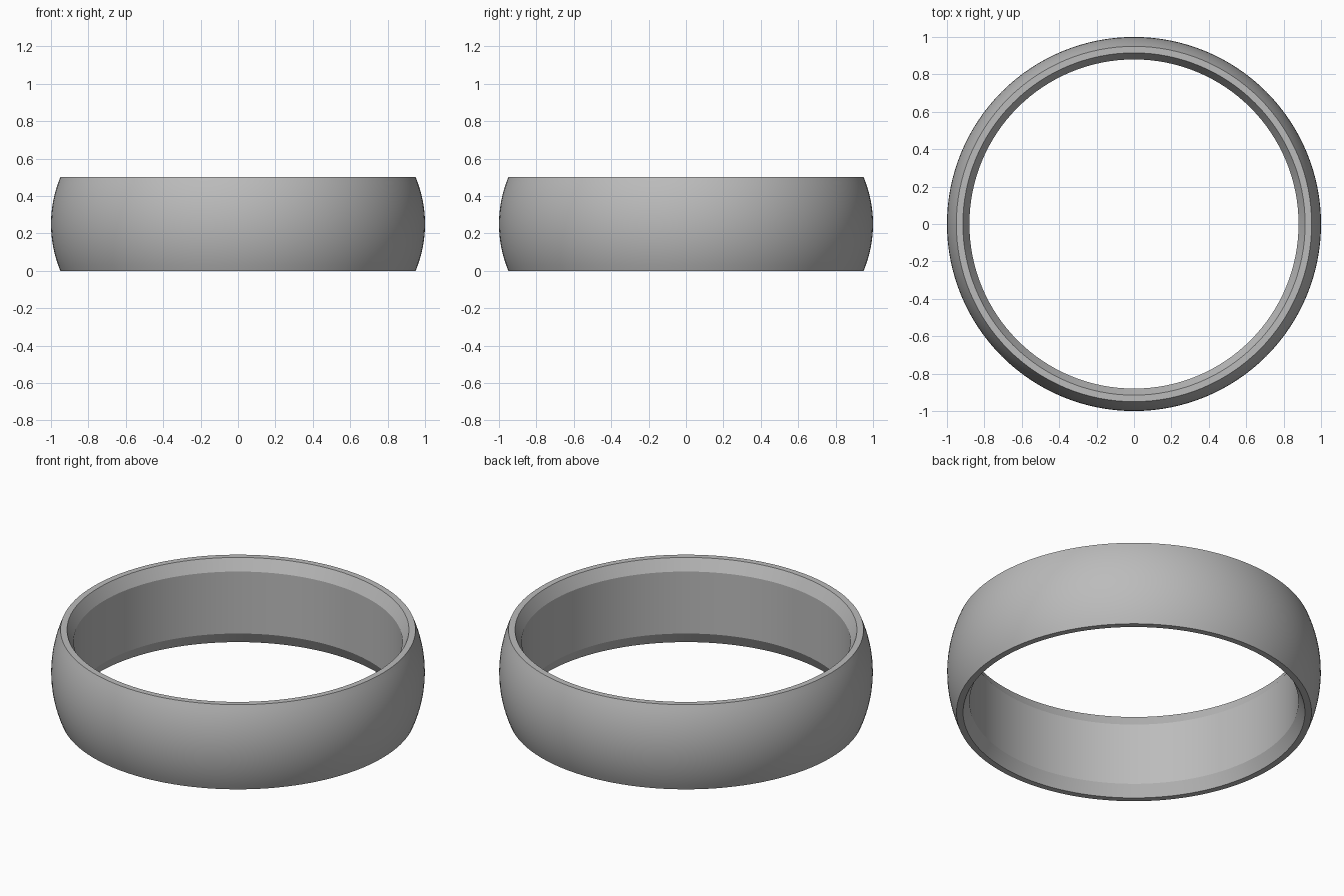
import bpy
import bmesh
import math

cube = bpy.data.objects.get("Cube")
if cube:
    bpy.data.objects.remove(cube, do_unlink=True)

# Ring proportions
SEGMENTS = 128
HEIGHT = 0.5
OUTER, EDGE = 1.0, 0.95
RIM_INNER, BORE = 0.915, 0.88
CHAMFER = 0.067
ARC_STEPS = 16

# Brushed grey metal
metal = bpy.data.materials.new("grey metal")
metal.use_nodes = True
grey = (0.5, 0.5, 0.5, 1)
metal.diffuse_color = grey
metal.node_tree.nodes["Principled BSDF"].inputs["Base Color"].default_value = grey

# Cross-section: domed outside as a circular arc, flat rims, chamfered bore
half = HEIGHT / 2
bulge = OUTER - EDGE
arc_radius = (half ** 2 + bulge ** 2) / (2 * bulge)
sweep = math.asin(half / arc_radius)
profile = []
for i in range(ARC_STEPS + 1):
    a = sweep * (2 * i / ARC_STEPS - 1)
    profile.append((OUTER - arc_radius * (1 - math.cos(a)), half + arc_radius * math.sin(a)))
profile += [(RIM_INNER, HEIGHT), (BORE, HEIGHT - CHAMFER), (BORE, CHAMFER), (RIM_INNER, 0)]

# Revolve the closed cross-section around z
bm = bmesh.new()
rings = []
for s in range(SEGMENTS):
    t = math.tau * s / SEGMENTS
    rings.append([bm.verts.new((r * math.cos(t), r * math.sin(t), z)) for r, z in profile])
count = len(profile)
for s in range(SEGMENTS):
    here, there = rings[s], rings[(s + 1) % SEGMENTS]
    for i in range(count):
        j = (i + 1) % count
        bm.faces.new((here[i], there[i], there[j], here[j]))
bmesh.ops.recalc_face_normals(bm, faces=bm.faces)
mesh = bpy.data.meshes.new("ring_band")
bm.to_mesh(mesh)
bm.free()
mesh.materials.append(metal)

band = bpy.data.objects.new("ring_band", mesh)
bpy.context.collection.objects.link(band)
bpy.ops.object.select_all(action="DESELECT")
band.select_set(True)
bpy.context.view_layer.objects.active = band
bpy.ops.object.shade_smooth_by_angle(angle=math.radians(20))
